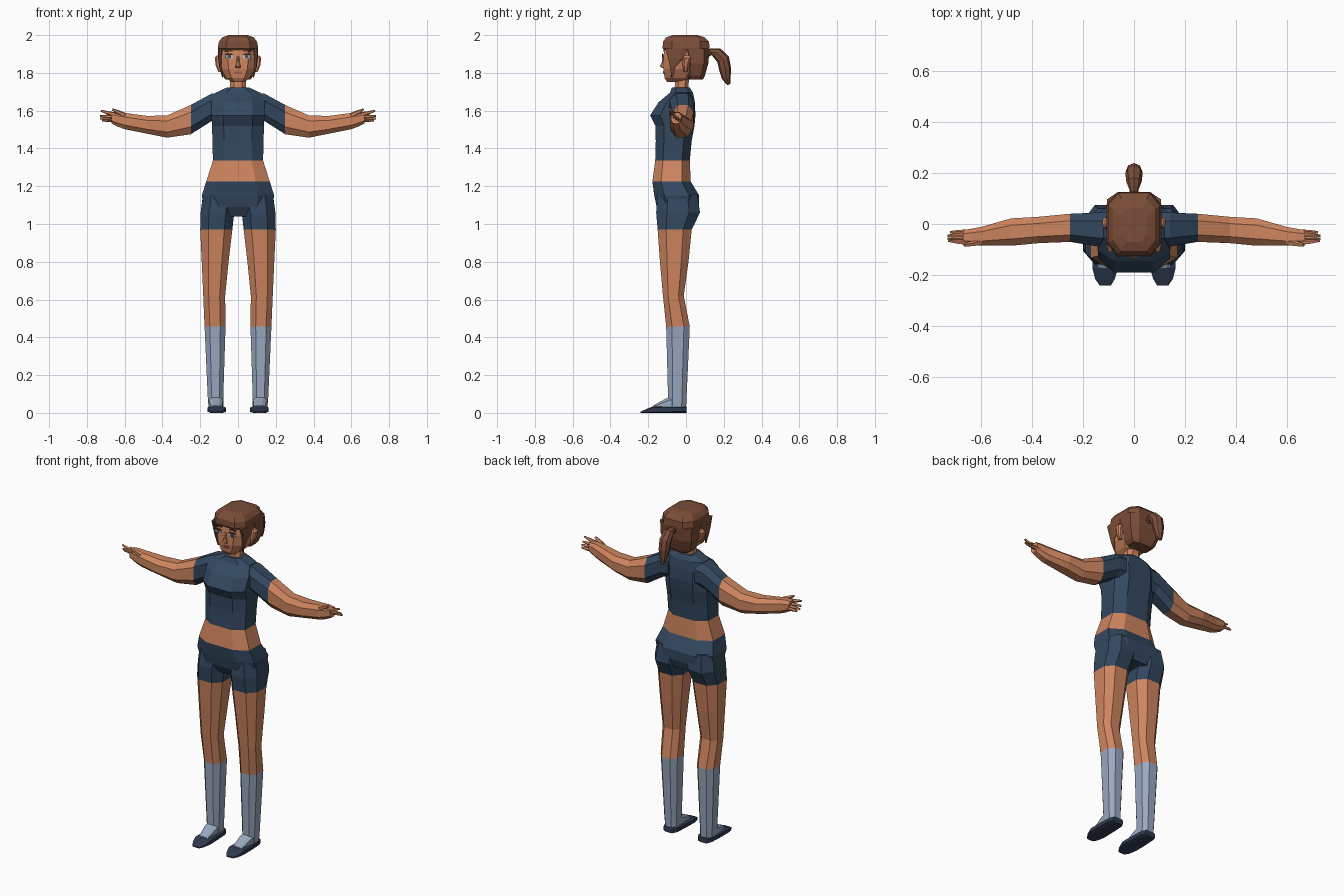
import bpy, bmesh, math
from mathutils import Vector


def material(name, r, g, b):
    m = bpy.data.materials.new(name)
    m.diffuse_color = (r, g, b, 1)
    return m


SKIN = material("skin", 0.62, 0.235, 0.115)
NAVY = material("navy cloth", 0.034, 0.066, 0.118)
SOCK = material("grey sock", 0.32, 0.39, 0.52)
SHOE = material("dark shoe", 0.028, 0.042, 0.08)
HAIR = material("brown hair", 0.2, 0.075, 0.04)
WHITE = material("eye white", 0.55, 0.52, 0.5)
IRIS = material("eye iris", 0.06, 0.08, 0.1)
DARK = material("brow brown", 0.06, 0.025, 0.015)
LIPS = material("lips", 0.38, 0.1, 0.065)


def skin_rings(name, rings, mats, rule=None, mirror=False):
    """Join rings of points into a closed flat-shaded body."""
    bm = bmesh.new()
    loops = [[bm.verts.new(p) for p in ring] for ring in rings]
    n = len(loops[0])
    for a, b in zip(loops, loops[1:]):
        for i in range(n):
            bm.faces.new((a[i], a[(i + 1) % n], b[(i + 1) % n], b[i]))
    bm.faces.new(loops[0])
    bm.faces.new(loops[-1])
    bmesh.ops.recalc_face_normals(bm, faces=bm.faces)
    for f in bm.faces:
        f.material_index = rule(f.calc_center_median()) if rule else 0
    me = bpy.data.meshes.new(name)
    bm.to_mesh(me)
    bm.free()
    for m in mats:
        me.materials.append(m)
    ob = bpy.data.objects.new(name, me)
    bpy.context.collection.objects.link(ob)
    if mirror:
        mod = ob.modifiers.new("mirror", 'MIRROR')
        mod.use_clip = False
        mod.use_mirror_merge = False
    return ob


def loft(name, axis, sections, mats, rule=None, mirror=False, k=0.5):
    """Octagon sections along an axis: (position, a0, a1, b0, b1)."""
    place = {'z': lambda p, a, b: Vector((a, b, p)),
             'x': lambda p, a, b: Vector((p, a, b)),
             'y': lambda p, a, b: Vector((a, p, b))}[axis]
    corners = [(1, -k), (1, k), (k, 1), (-k, 1), (-1, k), (-1, -k), (-k, -1), (k, -1)]
    rings = []
    for p, a0, a1, b0, b1 in sections:
        ca, cb, ha, hb = (a0 + a1) / 2, (b0 + b1) / 2, (a1 - a0) / 2, (b1 - b0) / 2
        rings.append([place(p, ca + u * ha, cb + v * hb) for u, v in corners])
    return skin_rings(name, rings, mats, rule, mirror)


def tube(name, path, mat, sides=6, mirror=False):
    """Round tube along (x, y, z, radius) points."""
    pts = [Vector(p[:3]) for p in path]
    rings = []
    for i, p in enumerate(pts):
        t = (pts[min(i + 1, len(pts) - 1)] - pts[max(i - 1, 0)]).normalized()
        ref = Vector((1, 0, 0)) if abs(t.x) < 0.7 else Vector((0, 1, 0))
        v = t.cross(ref).normalized()
        u = v.cross(t)
        r = path[i][3]
        rings.append([p + r * (math.cos(a) * u + math.sin(a) * v)
                      for a in (2 * math.pi * j / sides for j in range(sides))])
    return skin_rings(name, rings, [mat], None, mirror)


def plate(name, x, z, rx, rz, y, mat, mirror=False):
    """Thin painted detail on the face front."""
    return loft(name, 'y', [(y, x - rx, x + rx, z - rz, z + rz),
                            (y + 0.006, x - rx, x + rx, z - rz, z + rz)],
                [mat], None, mirror)


# Torso: bare waist below, shirt above
loft("torso", 'z', [
    (1.225, -.168, .168, -.178, .025), (1.335, -.133, .133, -.163, .02),
    (1.44, -.135, .135, -.16, .03), (1.52, -.138, .138, -.162, .045),
    (1.575, -.14, .14, -.19, .05), (1.645, -.142, .142, -.145, .047),
    (1.695, -.118, .118, -.085, .037), (1.722, -.06, .06, -.075, .02)],
    [SKIN, NAVY], lambda c: 1 if c.z > 1.335 else 0, k=0.55)

# Shorts
loft("shorts", 'z', [
    (1.04, -.1, .1, -.125, .05), (1.09, -.18, .18, -.155, .068),
    (1.15, -.192, .192, -.168, .07), (1.225, -.168, .168, -.178, .025)], [NAVY], k=0.55)

# Legs: shorts hem, bare thigh and knee, sock
loft("leg", 'z', [
    (1.16, .01, .185, -.15, .06), (1.06, .02, .198, -.158, .074),
    (.97, .03, .2, -.15, .03), (.8, .05, .192, -.138, .013),
    (.62, .068, .184, -.122, -.012), (.457, .066, .177, -.105, .02),
    (.08, .078, .16, -.095, .003), (.02, .078, .155, -.095, .0)],
    [NAVY, SKIN, SOCK], lambda c: 0 if c.z > .97 else 1 if c.z > .457 else 2, True)
loft("sock_instep", 'y', [
    (-.03, .082, .155, .015, .085), (-.09, .08, .155, .015, .085),
    (-.172, .085, .142, .015, .04)], [SOCK], None, True)

# Shoes
loft("shoe", 'y', [
    (.002, .082, .148, 0, .034), (-.02, .07, .158, 0, .036), (-.1, .066, .162, 0, .034),
    (-.175, .064, .162, 0, .034), (-.215, .075, .152, 0, .018),
    (-.24, .09, .135, 0, .007)], [SHOE], None, True, k=0.65)

# Arms: sleeve then bare arm and palm
loft("arm", 'x', [
    (.09, -.09, .045, 1.55, 1.695), (.14, -.088, .045, 1.545, 1.69),
    (.25, -.07, .04, 1.475, 1.63), (.375, -.075, .028, 1.457, 1.575),
    (.48, -.085, .022, 1.478, 1.572), (.6, -.085, -.012, 1.502, 1.588),
    (.635, -.083, -.018, 1.515, 1.592), (.67, -.08, -.024, 1.532, 1.59)],
    [NAVY, SKIN], lambda c: 0 if c.x < .25 else 1, True)

# Fingers and thumb
for i, (y, z0, ty, tz, tx) in enumerate([(-.072, 1.58, -.066, 1.6, .726),
                                         (-.06, 1.568, -.058, 1.572, .73),
                                         (-.046, 1.558, -.046, 1.558, .73),
                                         (-.033, 1.55, -.033, 1.548, .72)]):
    tube("finger_%d" % (i + 1), [(.65, y, z0, .012), (.695, (y + ty) / 2, (z0 + tz) / 2, .009),
                                 (tx, ty, tz, .005)], SKIN, 5, True)
tube("thumb", [(.6, -.07, 1.575, .014), (.635, -.078, 1.592, .011), (.665, -.083, 1.607, .006)],
     SKIN, 5, True)

# Neck and head
loft("neck", 'z', [(1.69, -.05, .05, -.068, .02), (1.725, -.042, .042, -.06, .012),
                   (1.8, -.042, .042, -.055, .02)], [SKIN])
loft("head", 'z', [
    (1.752, -.035, .035, -.1, -.02), (1.772, -.062, .062, -.113, .03),
    (1.82, -.09, .09, -.12, .07), (1.88, -.1, .1, -.12, .09),
    (1.94, -.097, .097, -.113, .09), (1.98, -.07, .07, -.08, .06)], [SKIN], k=0.55)
loft("ear", 'z', [
    (1.805, .09, .104, -.012, .008), (1.84, .09, .118, -.018, .016),
    (1.88, .09, .123, -.016, .026), (1.892, .09, .114, -.008, .02)], [SKIN], None, True)
loft("nose", 'z', [
    (1.825, -.012, .012, -.122, -.11), (1.834, -.014, .014, -.139, -.11),
    (1.855, -.008, .008, -.129, -.11), (1.89, -.006, .006, -.122, -.11)], [SKIN])

# Face details
plate("eye_white", .046, 1.886, .02, .012, -.124, WHITE, True)
plate("eye_iris", .046, 1.886, .01, .011, -.1265, IRIS, True)
plate("eyelash", .047, 1.8985, .022, .003, -.127, DARK, True)
plate("eyebrow", .048, 1.915, .024, .003, -.122, DARK, True)
plate("mouth", 0, 1.802, .022, .006, -.122, LIPS)

# Hair: cap with fringe, back, side locks
loft("hair_cap", 'z', [
    (1.922, -.104, .104, -.118, .12), (1.93, -.107, .107, -.124, .125),
    (1.965, -.101, .101, -.122, .122), (1.988, -.083, .083, -.105, .1),
    (2.0, -.05, .05, -.07, .06)], [HAIR], k=0.6)
loft("hair_back", 'z', [
    (1.765, -.065, .065, .01, .09), (1.785, -.082, .082, .0, .1),
    (1.85, -.103, .103, .0, .118), (1.93, -.106, .106, -.02, .125)], [HAIR], k=0.6)
loft("side_lock", 'z', [
    (1.775, .078, .084, -.076, -.07), (1.83, .084, .099, -.085, -.055),
    (1.875, .086, .105, -.094, -.01), (1.93, .08, .107, -.11, .01)], [HAIR], None, True)

# Ponytail
tube("ponytail", [
    (0, .105, 1.9, .02), (0, .135, 1.912, .018), (0, .165, 1.905, .03), (0, .197, 1.87, .034),
    (0, .207, 1.82, .032), (0, .213, 1.775, .024), (0, .226, 1.738, .009)], HAIR, 8)
